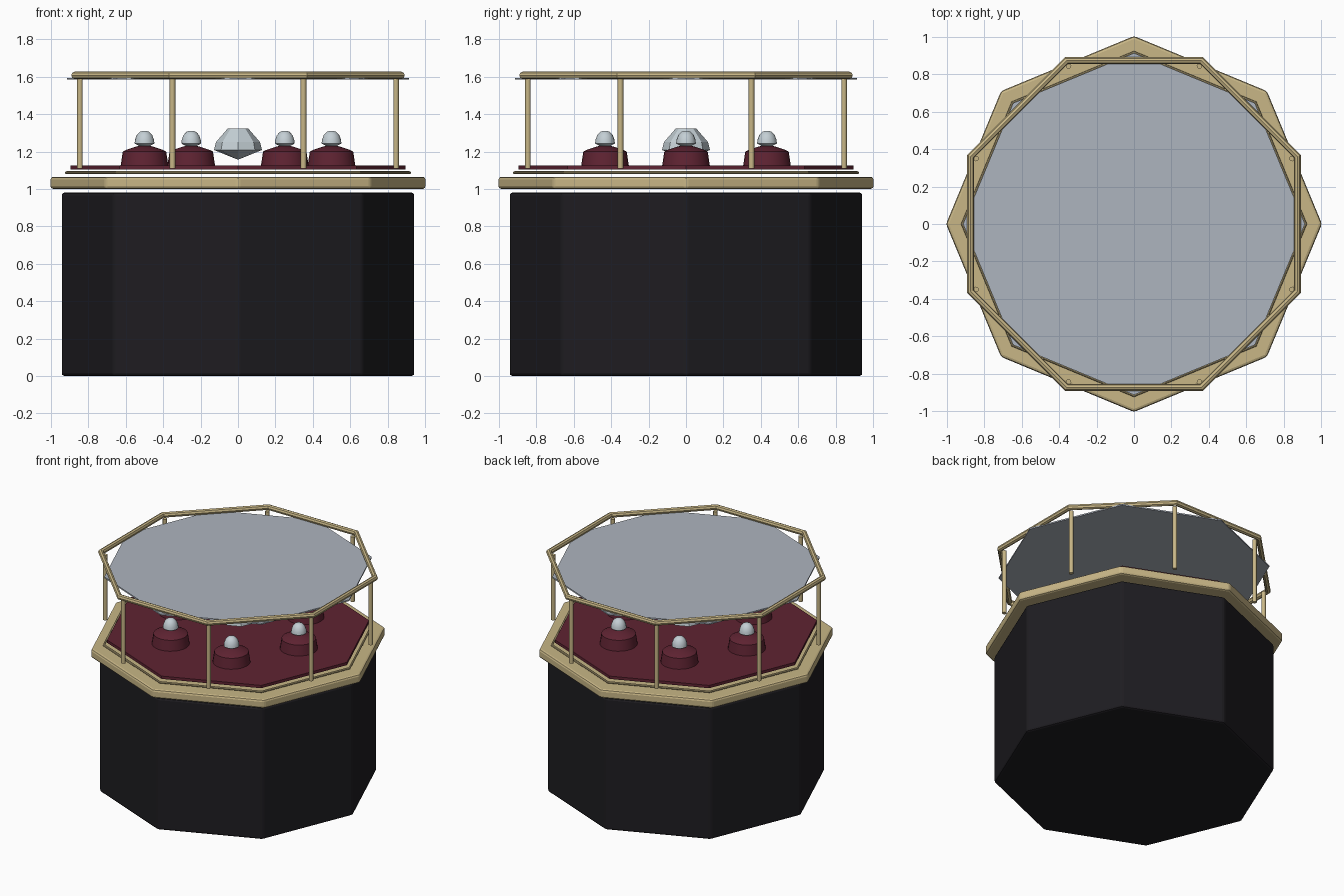
import bpy, math
from math import cos, sin, radians

if "Cube" in bpy.data.objects:
    bpy.data.objects.remove(bpy.data.objects["Cube"])


def material(name, rgb):
    m = bpy.data.materials.new(name)
    m.diffuse_color = (*rgb, 1)
    m.use_nodes = True
    m.node_tree.nodes["Principled BSDF"].inputs["Base Color"].default_value = m.diffuse_color
    return m


BLACK = material("black", (0.013, 0.012, 0.015))
GOLD = material("gold", (0.58, 0.47, 0.24))
RED = material("red", (0.115, 0.017, 0.032))
GLASS = material("glass", (0.42, 0.46, 0.52))
GEM = material("gem", (0.55, 0.62, 0.66))


def finish(name, mat, smooth=None):
    ob = bpy.context.object
    ob.name = name
    ob.data.materials.append(mat)
    if smooth:
        bpy.ops.object.shade_smooth_by_angle(angle=radians(smooth))
    return ob


def prism(name, r, z0, z1, mat, sides=8, x=0, y=0, bevel=0, smooth=None):
    """Upright prism with a corner on the x axis."""
    bpy.ops.mesh.primitive_cylinder_add(vertices=sides, radius=r, depth=z1 - z0,
                                        location=(x, y, (z0 + z1) / 2))
    ob = finish(name, mat, smooth)
    if bevel:
        mod = ob.modifiers.new("bevel", 'BEVEL')
        mod.width = bevel
        mod.segments = 2
    return ob


def ring(name, major, minor, z, mat, turn=0):
    """Eight-sided tube ring."""
    bpy.ops.mesh.primitive_torus_add(major_segments=8, minor_segments=8,
                                     major_radius=major, minor_radius=minor,
                                     location=(0, 0, z), rotation=(0, 0, turn))
    return finish(name, mat)


def lathe(name, profile, sides, mat, x=0, y=0, smooth=None):
    """Spin (radius, z) points from bottom to top; ends are capped."""
    verts = [(r * cos(2 * math.pi * i / sides), r * sin(2 * math.pi * i / sides), z)
             for r, z in profile for i in range(sides)]
    faces = [(k * sides + i, k * sides + (i + 1) % sides,
              (k + 1) * sides + (i + 1) % sides, (k + 1) * sides + i)
             for k in range(len(profile) - 1) for i in range(sides)]
    faces.append(tuple(reversed(range(sides))))
    faces.append(tuple(range(len(verts) - sides, len(verts))))
    me = bpy.data.meshes.new(name)
    me.from_pydata(verts, [], faces)
    ob = bpy.data.objects.new(name, me)
    bpy.context.collection.objects.link(ob)
    ob.location = (x, y, 0)
    bpy.ops.object.select_all(action='DESELECT')
    ob.select_set(True)
    bpy.context.view_layer.objects.active = ob
    return finish(name, mat, smooth)


# Cabinet body and stacked top plates
prism("cabinet", 0.945, 0, 0.98, BLACK, bevel=0.015)
prism("trim", 1.005, 1.0, 1.065, GOLD, bevel=0.015)
ring("inlay_ring", 0.917, 0.008, 1.087, GOLD)
prism("display_floor", 0.895, 1.103, 1.124, RED)

# Glass lid, its frame and the posts
prism("glass_lid", 0.914, 1.584, 1.594, GLASS)
ring("lid_frame", 0.945, 0.02, 1.607, GOLD, radians(22.5))
for i in range(8):
    a = radians(22.5 + 45 * i)
    prism(f"post_{i + 1}", 0.015, 1.11, 1.592, GOLD, 12,
          0.915 * cos(a), 0.915 * sin(a), smooth=40)

# Six cushions, each carrying a small gem
CUSHION = [(0.128, 1.12), (0.116, 1.2), (0.1, 1.208), (0.04, 1.228), (0.002, 1.23)]
SMALL_GEM = [(0.002, 1.215), (0.053, 1.243), (0.051, 1.262), (0.042, 1.287),
             (0.026, 1.305), (0.01, 1.311)]
for i in range(6):
    a = radians(60 * i)
    x, y = 0.5 * cos(a), 0.5 * sin(a)
    lathe(f"cushion_{i + 1}", CUSHION, 24, RED, x, y, 30)
    lathe(f"small_gem_{i + 1}", SMALL_GEM, 16, GEM, x, y, 40)

# Large faceted gem floating in the middle
lathe("large_gem", [(0.002, 1.157), (0.128, 1.208), (0.118, 1.25), (0.055, 1.323)],
      8, GEM)
